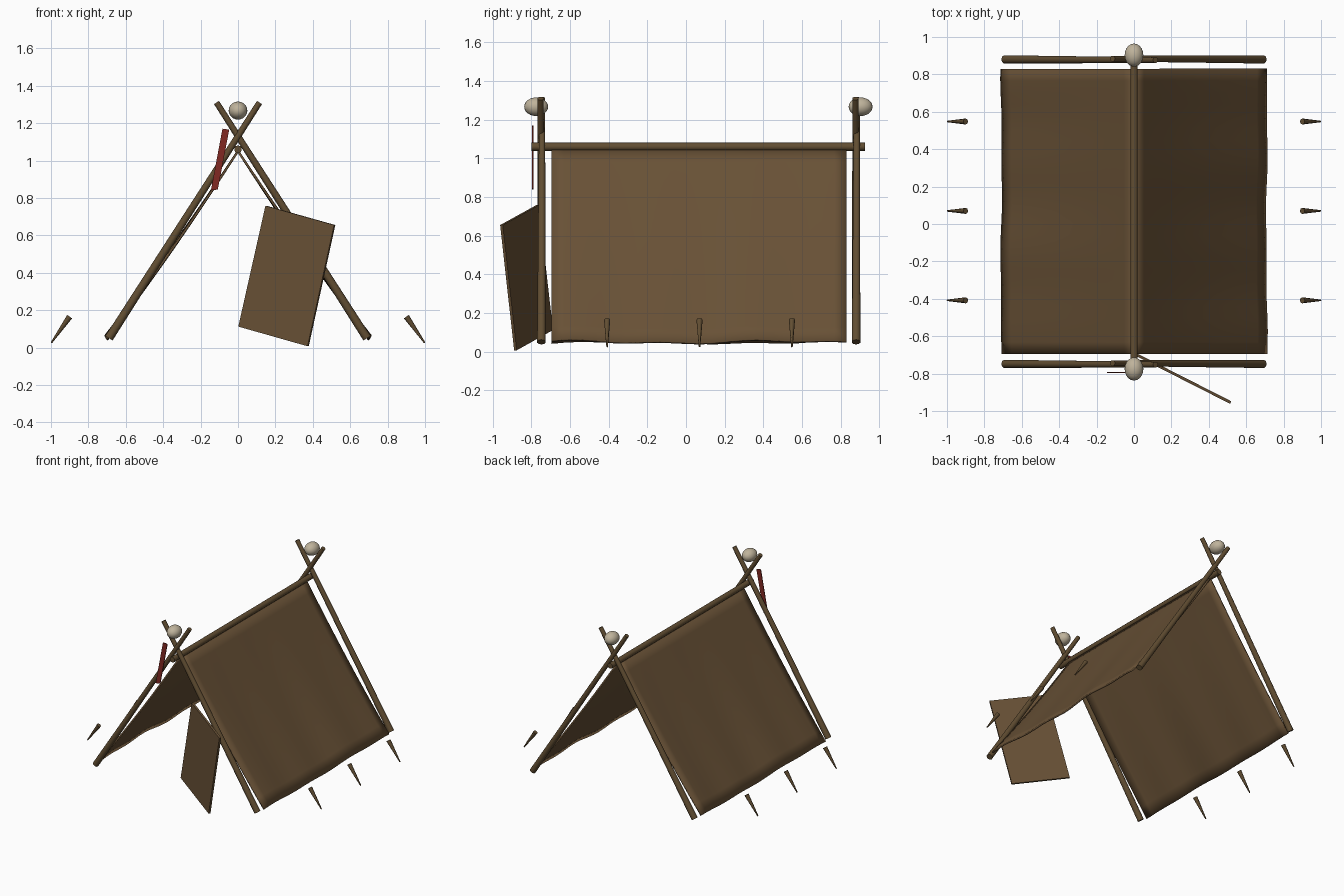
import bpy, bmesh, math
from mathutils import Vector

cube = bpy.data.objects.get("Cube")
if cube:
    bpy.data.objects.remove(cube)


def material(name, rgb):
    m = bpy.data.materials.new(name)
    m.use_nodes = True
    m.diffuse_color = (*rgb, 1)
    bsdf = m.node_tree.nodes["Principled BSDF"]
    bsdf.inputs["Base Color"].default_value = (*rgb, 1)
    bsdf.inputs["Roughness"].default_value = 0.9
    return m


HIDE = material("hide brown", (0.14, 0.083, 0.037))
WOOD = material("wood brown", (0.12, 0.075, 0.032))
BONE = material("bone", (0.52, 0.45, 0.33))
RED = material("red cloth", (0.22, 0.022, 0.016))


def add(name, bm, mat, smooth=False):
    bmesh.ops.recalc_face_normals(bm, faces=bm.faces)
    mesh = bpy.data.meshes.new(name)
    bm.to_mesh(mesh)
    bm.free()
    mesh.materials.append(mat)
    obj = bpy.data.objects.new(name, mesh)
    bpy.context.collection.objects.link(obj)
    if smooth:
        bpy.ops.object.select_all(action='DESELECT')
        obj.select_set(True)
        bpy.context.view_layer.objects.active = obj
        bpy.ops.object.shade_smooth_by_angle(angle=math.radians(50))
    return obj


def stick(name, a, b, r1, r2, sides=10):
    """Tapered round rod from a to b."""
    a, b = Vector(a), Vector(b)
    bm = bmesh.new()
    bmesh.ops.create_cone(bm, cap_ends=True, segments=sides,
                          radius1=r1, radius2=r2, depth=(b - a).length)
    turn = (b - a).to_track_quat('Z', 'Y').to_matrix().to_4x4()
    bm.transform(turn)
    bmesh.ops.translate(bm, verts=bm.verts, vec=(a + b) / 2)
    return add(name, bm, WOOD, True)


def panel(name, corners, thick, mat):
    """Flat four-cornered slab, centred on its plane."""
    bm = bmesh.new()
    pts = [Vector(c) for c in corners]
    n = (pts[1] - pts[0]).cross(pts[3] - pts[0]).normalized() * thick / 2
    front = [bm.verts.new(p + n) for p in pts]
    back = [bm.verts.new(p - n) for p in pts]
    bm.faces.new(front)
    bm.faces.new(back[::-1])
    for i in range(4):
        j = (i + 1) % 4
        bm.faces.new((front[j], front[i], back[i], back[j]))
    return add(name, bm, mat)


def cover(name, side):
    """Roof sheet with a slight sag and an uneven lower hem."""
    bm = bmesh.new()
    nu, nv = 24, 14
    grid = []
    for i in range(nu + 1):
        u = i / nu
        y = -0.695 + 1.525 * u
        row = []
        for j in range(nv + 1):
            v = j / nv
            wave = 0.004 * math.sin(9 * u + side) + 0.003 * math.sin(21 * u)
            sag = -0.012 * math.sin(math.pi * v) + wave * v
            x = 0.705 * v + sag * 0.8
            z = 1.05 - v + sag * 0.6 + wave * v
            row.append(bm.verts.new((side * x, y, z)))
        grid.append(row)
    for i in range(nu):
        for j in range(nv):
            bm.faces.new((grid[i][j], grid[i + 1][j],
                          grid[i + 1][j + 1], grid[i][j + 1]))
    obj = add(name, bm, HIDE, True)
    solid = obj.modifiers.new("thickness", 'SOLIDIFY')
    solid.thickness = 0.012
    solid.offset = 0


# Crossed poles and ornament at each end
for end, y, knob_y in (("front", -0.748, -0.775), ("back", 0.88, 0.903)):
    for label, s in (("left", 1), ("right", -1)):
        stick(f"{end}_{label}_pole", (s * 0.69, y, 0.05),
              (s * -0.115, y + s * 0.004, 1.31), 0.023, 0.016)
    bm = bmesh.new()
    bmesh.ops.create_uvsphere(bm, u_segments=20, v_segments=12, radius=1)
    bmesh.ops.scale(bm, verts=bm.verts, vec=(0.05, 0.062, 0.048))
    bmesh.ops.translate(bm, verts=bm.verts, vec=(0, knob_y, 1.267))
    add(f"{end}_bone_knob", bm, BONE, True)

# Ridge beam
stick("ridge_beam", (0, -0.8, 1.06), (0, 0.925, 1.06), 0.021, 0.021)

# Roof sheets and ground pegs
for label, s in (("left", 1), ("right", -1)):
    cover(f"{label}_cover", s)
    for k, y in enumerate((-0.408, 0.07, 0.548)):
        stick(f"{label}_peg_{k + 1}", (s * 0.998, y, 0.025),
              (s * 0.9, y, 0.165), 0.004, 0.016, 8)


# Open door flap hanging at an angle
def flap_point(x, z):
    return (x, -0.692 - 0.508 * x, z)


panel("door_flap", [flap_point(0.005, 0.112), flap_point(0.375, 0.007),
                    flap_point(0.517, 0.655), flap_point(0.15, 0.758)],
      0.015, HIDE)

# Red streamer
panel("red_streamer", [(-0.145, -0.793, 0.84), (-0.108, -0.793, 0.845),
                       (-0.047, -0.793, 1.165), (-0.083, -0.793, 1.17)],
      0.006, RED)
